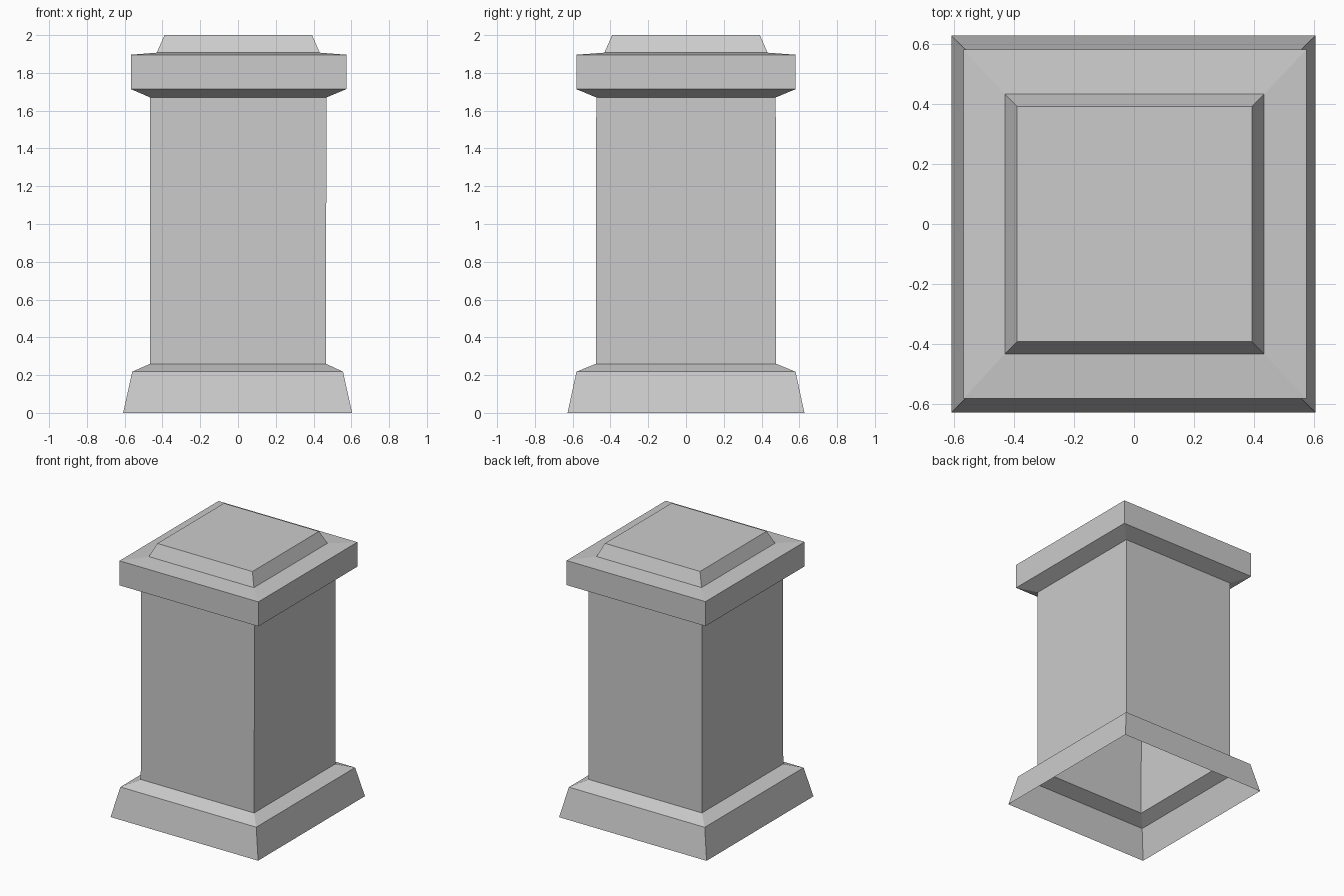
import bpy, bmesh

if "Cube" in bpy.data.objects:
    bpy.data.objects.remove(bpy.data.objects["Cube"])


def loft(name, rings, cap_top=False):
    """Open rectangular shell through rings of (x_min, x_max, y_half, z)."""
    bm = bmesh.new()
    loops = [[bm.verts.new(p) for p in
              ((x0, -y, z), (x1, -y, z), (x1, y, z), (x0, y, z))]
             for x0, x1, y, z in rings]
    for low, high in zip(loops, loops[1:]):
        for i in range(4):
            j = (i + 1) % 4
            bm.faces.new((low[i], low[j], high[j], high[i]))
    if cap_top:
        bm.faces.new(loops[-1])
    mesh = bpy.data.meshes.new(name)
    bm.to_mesh(mesh)
    bm.free()
    obj = bpy.data.objects.new(name, mesh)
    bpy.context.collection.objects.link(obj)
    return obj


shaft_bottom = (-0.465, 0.466, 0.477, 0.26)
shaft_top = (-0.465, 0.468, 0.475, 1.67)

# Flared plinth, open underneath
loft("plinth", [(-0.608, 0.604, 0.627, 0.0),
                (-0.56, 0.556, 0.58, 0.218),
                shaft_bottom])

# Hollow shaft
loft("shaft", [shaft_bottom, shaft_top])

# Overhanging capital with a raised, chamfered top slab
loft("capital", [shaft_top,
                 (-0.567, 0.574, 0.581, 1.714),
                 (-0.567, 0.574, 0.581, 1.896),
                 (-0.43, 0.433, 0.432, 1.907),
                 (-0.389, 0.392, 0.391, 2.0)], cap_top=True)
